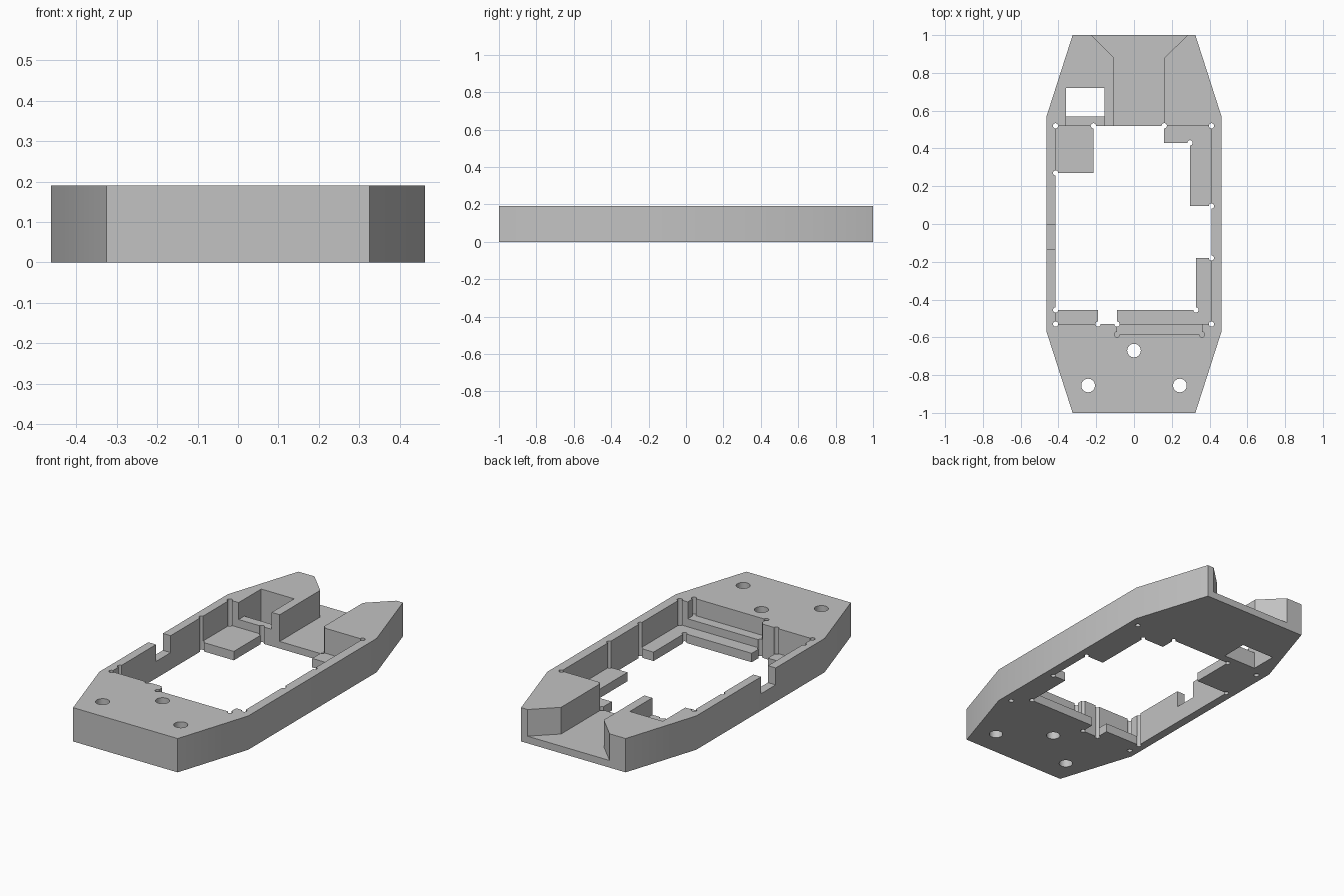
import bpy
import bmesh

cube = bpy.data.objects.get("Cube")
if cube:
    bpy.data.objects.remove(cube, do_unlink=True)

TOP, LEDGE, FLOOR, HALF = 0.19, 0.05, 0.04, 0.095
BELOW, ABOVE = -0.1, 0.3

grey = bpy.data.materials.new("light grey")
grey.use_nodes = True
colour = (0.54, 0.54, 0.54, 1)
grey.diffuse_color = colour
grey.node_tree.nodes["Principled BSDF"].inputs["Base Color"].default_value = colour


def prism(name, outline, z0, z1):
    """Extrude a flat outline from z0 up to z1."""
    bm = bmesh.new()
    face = bm.faces.new([bm.verts.new((x, y, z0)) for x, y in outline])
    grown = bmesh.ops.extrude_face_region(bm, geom=[face])
    for v in grown["geom"]:
        if isinstance(v, bmesh.types.BMVert):
            v.co.z = z1
    bmesh.ops.recalc_face_normals(bm, faces=bm.faces)
    return finish(name, bm)


def finish(name, bm):
    mesh = bpy.data.meshes.new(name)
    bm.to_mesh(mesh)
    bm.free()
    mesh.materials.append(grey)
    obj = bpy.data.objects.new(name, mesh)
    bpy.context.collection.objects.link(obj)
    return obj


def box(name, x0, x1, y0, y1, z0, z1):
    return prism(name, [(x0, y0), (x1, y0), (x1, y1), (x0, y1)], z0, z1)


def drills(name, centres, radius, z0, z1, sides):
    """One cutter holding a vertical drill at every centre."""
    bm = bmesh.new()
    for x, y in centres:
        made = bmesh.ops.create_cone(bm, cap_ends=True, segments=sides, radius1=radius,
                                     radius2=radius, depth=z1 - z0)
        bmesh.ops.translate(bm, verts=made["verts"], vec=(x, y, (z0 + z1) / 2))
    return finish(name, bm)


# Body: long block with tapered ends
half = [(0.325, -1), (0.463, -0.57), (0.463, 0.57), (0.325, 1)]
frame = prism("frame_body", half + [(-x, y) for x, y in reversed(half)], 0, TOP)

# Central bay: open above the ledges, stepped outline below them
L, R, F, B = -0.415, 0.41, -0.53, 0.52
through = [(L, -0.455), (-0.19, -0.455), (-0.19, F), (-0.09, F), (-0.09, -0.455),
           (0.328, -0.455), (0.328, -0.18), (R, -0.18), (R, 0.095), (0.297, 0.095),
           (0.297, 0.43), (0.16, 0.43), (0.16, B), (-0.215, B), (-0.215, 0.27), (L, 0.27)]
reliefs = [(L, B), (-0.215, B), (L, 0.27), (0.16, B), (0.297, 0.43), (R, B), (R, 0.095),
           (R, -0.18), (0.328, -0.455), (R, F), (L, -0.455), (L, F), (-0.19, F), (-0.09, F)]
channel = [(-0.105, 0.45), (0.16, 0.45), (0.16, 0.88), (0.285, 1), (0.285, 1.1),
           (-0.225, 1.1), (-0.225, 1), (-0.105, 0.88)]

cutters = [
    box("bay_cutter", L, R, F, B, LEDGE, ABOVE),
    prism("opening_cutter", through, BELOW, HALF),
    # Rear channel with flared mouth
    prism("channel_cutter", channel, FLOOR, ABOVE),
    # Rear pocket with a low lip, and the window through its floor
    box("pocket_cutter", -0.36, -0.155, 0.5, 0.72, HALF, ABOVE),
    box("window_cutter", -0.36, -0.155, 0.57, 0.72, BELOW, 0.15),
    # Front shelf and side wall notch
    box("shelf_cutter", -0.09, 0.36, -0.585, -0.5, HALF, ABOVE),
    box("notch_cutter", -0.6, -0.4, -0.135, -0.005, HALF, ABOVE),
    # Corner reliefs and the three mounting holes
    drills("relief_cutter", reliefs, 0.014, BELOW, ABOVE, 16),
    drills("shelf_relief_cutter", [(-0.09, -0.585), (0.36, -0.585)], 0.014, HALF, ABOVE, 16),
    drills("hole_cutter", [(0, -0.67), (-0.243, -0.855), (0.243, -0.855)], 0.036,
           BELOW, ABOVE, 32),
]

bpy.context.view_layer.objects.active = frame
for cutter in cutters:
    cutter.hide_render = True
    mod = frame.modifiers.new(cutter.name, 'BOOLEAN')
    mod.operation = 'DIFFERENCE'
    mod.solver = 'EXACT'
    mod.object = cutter
    bpy.ops.object.modifier_apply(modifier=mod.name)
    bpy.data.objects.remove(cutter, do_unlink=True)

# Smooth the drilled walls, keep the block edges sharp
bpy.ops.object.select_all(action='DESELECT')
frame.select_set(True)
bpy.ops.object.shade_smooth_by_angle(angle=0.5)
